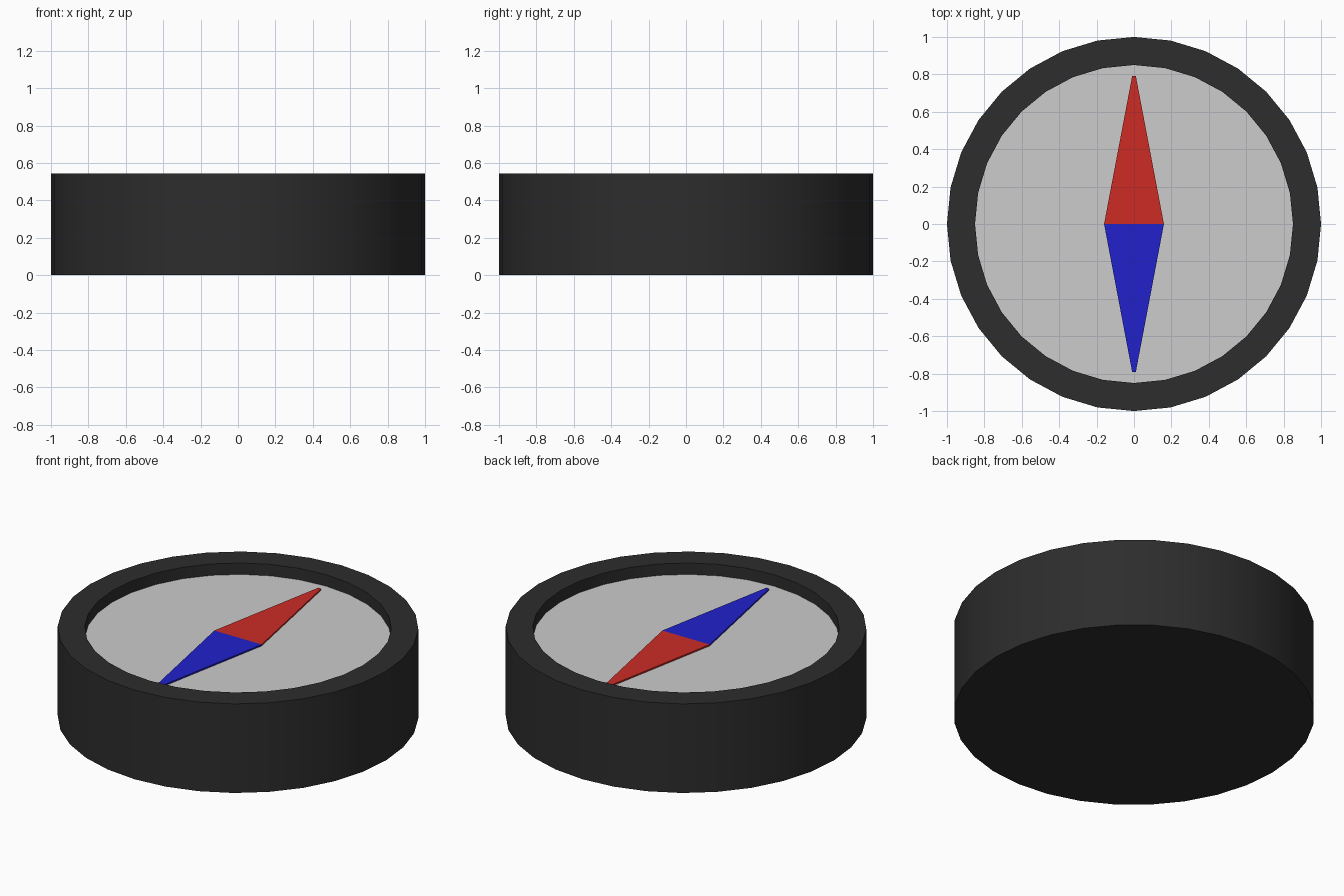
import bpy, bmesh, math

cube = bpy.data.objects.get("Cube")
if cube:
    bpy.data.objects.remove(cube, do_unlink=True)

SIDES = 32
DIAL_Z = 0.475


def material(name, rgb):
    mat = bpy.data.materials.new(name)
    mat.use_nodes = True
    mat.diffuse_color = (*rgb, 1)
    mat.node_tree.nodes["Principled BSDF"].inputs["Base Color"].default_value = (*rgb, 1)
    return mat


def add_object(name, bm, mat):
    bmesh.ops.recalc_face_normals(bm, faces=bm.faces)
    mesh = bpy.data.meshes.new(name)
    bm.to_mesh(mesh)
    bm.free()
    mesh.materials.append(mat)
    obj = bpy.data.objects.new(name, mesh)
    bpy.context.collection.objects.link(obj)
    return obj


def ring(bm, radius, z):
    turns = [math.tau * i / SIDES for i in range(SIDES)]
    return [bm.verts.new((radius * math.cos(a), radius * math.sin(a), z)) for a in turns]


black = material("charcoal", (0.026, 0.026, 0.026))
grey = material("light grey", (0.604, 0.604, 0.604))
red = material("red", (0.604, 0.024, 0.018))
blue = material("blue", (0.015, 0.015, 0.604))

# Case: a round cup with a raised rim
bm = bmesh.new()
rings = [ring(bm, r, z) for r, z in ((1, 0), (1, 0.545), (0.85, 0.545), (0.85, DIAL_Z))]
for low, high in zip(rings, rings[1:]):
    for i in range(SIDES):
        j = (i + 1) % SIDES
        bm.faces.new((low[i], low[j], high[j], high[i]))
bm.faces.new(rings[0])
bm.faces.new(rings[-1])
case = add_object("case", bm, black)

# Dial: the recessed floor of the cup
case.data.materials.append(grey)
for face in case.data.polygons:
    if abs(face.center.z - DIAL_Z) < 0.001:
        face.material_index = 1

bpy.ops.object.select_all(action='DESELECT')
case.select_set(True)
bpy.context.view_layer.objects.active = case
bpy.ops.object.shade_smooth_by_angle(angle=math.radians(30))


# Needle halves: thin tapered plates with slightly blunt tips
def needle_half(name, side, mat):
    bm = bmesh.new()
    outline = ((-0.16, 0), (0.16, 0), (0.01, 0.79 * side), (-0.01, 0.79 * side))
    base = bm.faces.new([bm.verts.new((x, y, DIAL_Z + 0.001)) for x, y in outline])
    top = bmesh.ops.extrude_face_region(bm, geom=[base], use_keep_orig=True)["geom"]
    verts = [v for v in top if isinstance(v, bmesh.types.BMVert)]
    bmesh.ops.translate(bm, verts=verts, vec=(0, 0, 0.009))
    add_object(name, bm, mat)


needle_half("north_needle", 1, red)
needle_half("south_needle", -1, blue)
